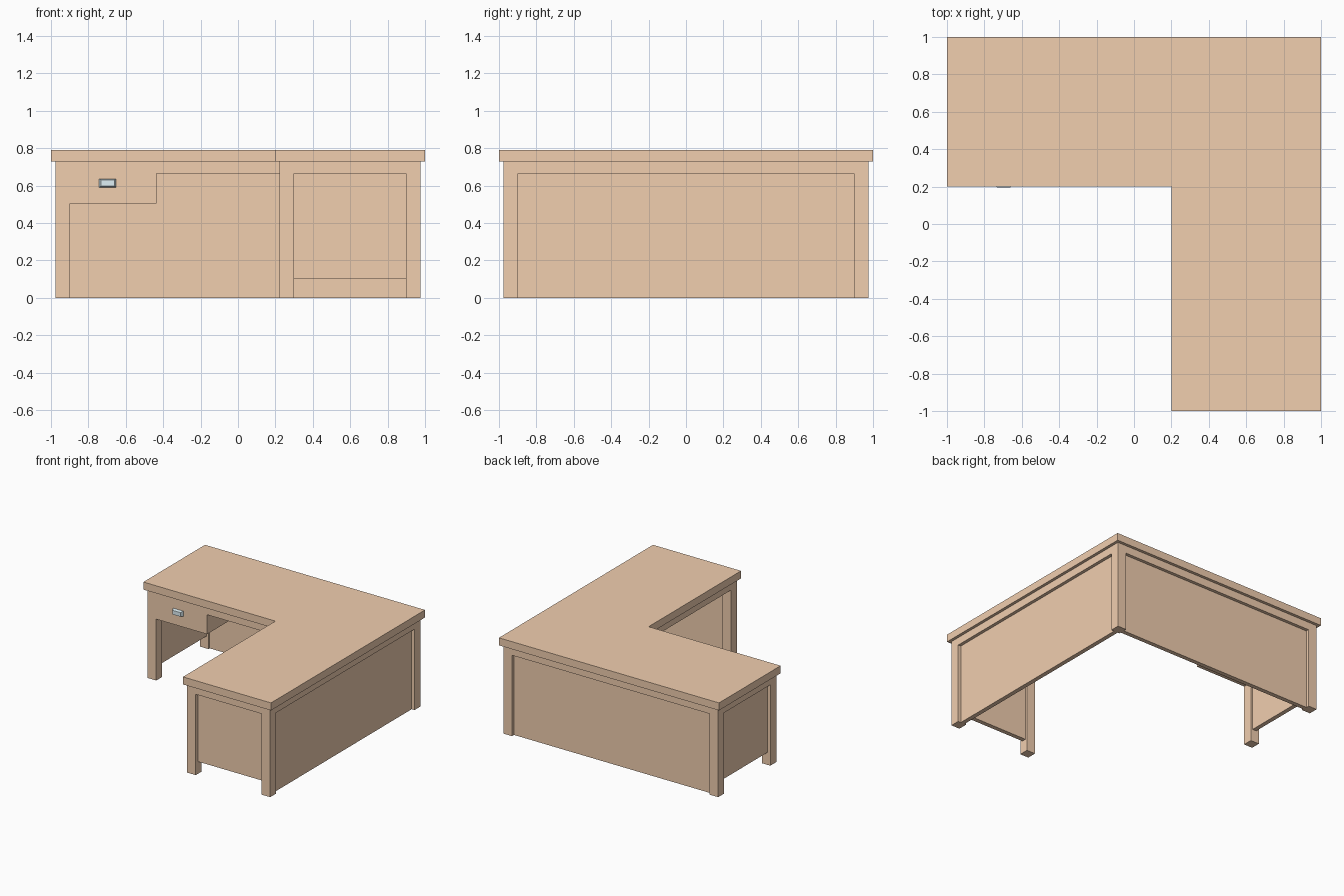
import bpy, bmesh

if "Cube" in bpy.data.objects:
    bpy.data.objects.remove(bpy.data.objects["Cube"])


def material(name, color):
    m = bpy.data.materials.new(name)
    m.diffuse_color = color
    m.use_nodes = True
    m.node_tree.nodes["Principled BSDF"].inputs["Base Color"].default_value = m.diffuse_color
    return m


WOOD = material("wood", (0.88, 0.62, 0.43, 1))
METAL = material("metal", (0.74, 0.87, 0.92, 1))


def prism(name, base, top, mat):
    """Join two matching rings of points into a closed solid."""
    bm = bmesh.new()
    a = [bm.verts.new(p) for p in base]
    b = [bm.verts.new(p) for p in top]
    bm.faces.new(a)
    bm.faces.new(b)
    n = len(a)
    for i in range(n):
        j = (i + 1) % n
        bm.faces.new((a[i], a[j], b[j], b[i]))
    bmesh.ops.recalc_face_normals(bm, faces=bm.faces)
    me = bpy.data.meshes.new(name)
    bm.to_mesh(me)
    bm.free()
    me.materials.append(mat)
    ob = bpy.data.objects.new(name, me)
    bpy.context.collection.objects.link(ob)
    return ob


def box(name, x0, x1, y0, y1, z0, z1):
    ring = [(x0, y0), (x1, y0), (x1, y1), (x0, y1)]
    return prism(name, [(x, y, z0) for x, y in ring],
                 [(x, y, z1) for x, y in ring], WOOD)


def ell(name, out, inner, z0, z1):
    """L-shaped slab."""
    ring = [(-out, out), (-out, inner), (inner, inner),
            (inner, -out), (out, -out), (out, out)]
    return prism(name, [(x, y, z0) for x, y in ring],
                 [(x, y, z1) for x, y in ring], WOOD)


OUT, IN = 0.976, 0.898       # outer and inner face of the frame
A, B = 0.221, 0.300          # faces of the frame on the inner side of the L
RAIL, TOP = 0.664, 0.728     # bottom and top of the apron

# Desk top with a slightly inset apron block below it
ell("desk_top", 1, 0.2, TOP, 0.79)
ell("apron", OUT, A, RAIL, TOP)

# Five square legs (the inner corner is open)
W = OUT - IN
for name, x, y in [("leg_front_inner", A, -OUT), ("leg_front_outer", IN, -OUT),
                   ("leg_corner", IN, IN), ("leg_left_back", -OUT, IN),
                   ("leg_left_front", -OUT, A)]:
    box(name, x, x + W, y, y + W, 0, RAIL)

# Panels set into the leg thickness
P0, P1 = 0.914, 0.95
box("panel_back", -IN, IN, P0, P1, 0, RAIL)
box("panel_right", P0, P1, -IN, IN, 0, RAIL)
box("panel_front_end", B, IN, -P1, -P0, 0.102, RAIL)
box("panel_left_end", -P1, -P0, B, IN, 0.102, RAIL)

# Drawer box
box("drawer", -IN, -0.436, A, IN, 0.504, RAIL)


# Tapered drawer handle
def rect(x0, x1, z0, z1, y):
    return [(x0, y, z0), (x1, y, z0), (x1, y, z1), (x0, y, z1)]


prism("drawer_handle", rect(-0.743, -0.651, 0.590, 0.636, A),
      rect(-0.733, -0.661, 0.597, 0.631, 0.196), METAL)
